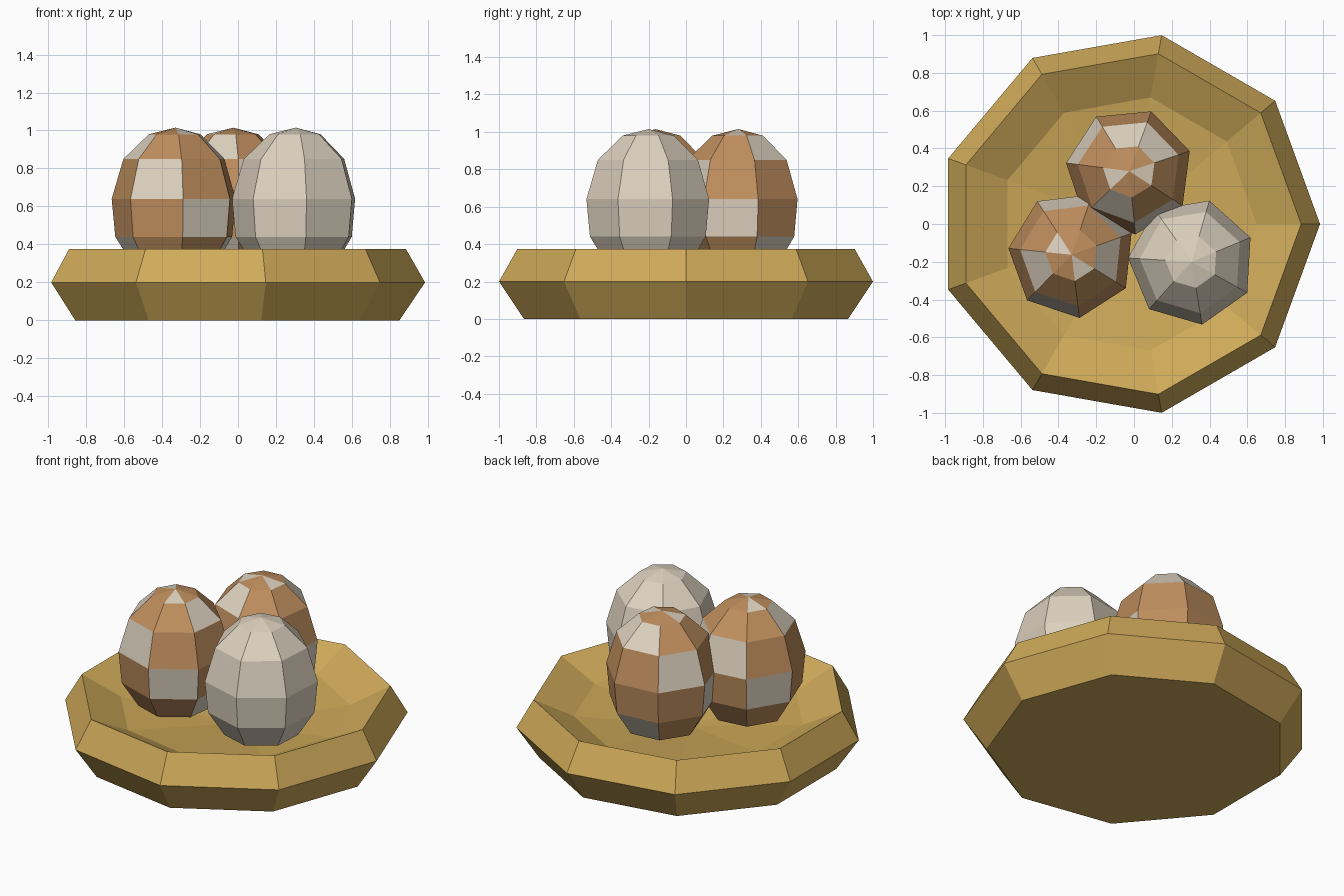
import bpy
import bmesh
import math

cube = bpy.data.objects.get("Cube")
if cube:
    bpy.data.objects.remove(cube, do_unlink=True)


def make_material(name, color):
    mat = bpy.data.materials.new(name)
    mat.use_nodes = True
    mat.diffuse_color = (*color, 1)
    mat.node_tree.nodes["Principled BSDF"].inputs["Base Color"].default_value = (*color, 1)
    return mat


straw = make_material("straw", (0.62, 0.40, 0.10))
shell = make_material("pale_shell", (0.72, 0.64, 0.52))
brown = make_material("brown_shell", (0.52, 0.27, 0.11))


def lathe(name, profile, sides, turn, center, materials, rule=None):
    """Faceted turned solid; profile runs from the top pole to the bottom pole."""
    bm = bmesh.new()
    rings = []
    for radius, z in profile:
        if radius == 0:
            rings.append([bm.verts.new((0, 0, z))] * sides)
            continue
        ring = []
        for k in range(sides):
            a = math.radians(turn) + math.tau * k / sides
            ring.append(bm.verts.new((radius * math.cos(a), radius * math.sin(a), z)))
        rings.append(ring)
    for row, (upper, lower) in enumerate(zip(rings, rings[1:])):
        for k in range(sides):
            n = (k + 1) % sides
            corners = dict.fromkeys((upper[k], lower[k], lower[n], upper[n]))
            face = bm.faces.new(list(corners))
            face.material_index = rule(row, k) if rule else 0
    bmesh.ops.recalc_face_normals(bm, faces=bm.faces)
    mesh = bpy.data.meshes.new(name)
    bm.to_mesh(mesh)
    bm.free()
    for mat in materials:
        mesh.materials.append(mat)
    obj = bpy.data.objects.new(name, mesh)
    obj.location = (*center, 0)
    bpy.context.collection.objects.link(obj)
    return obj


def speckle(phase):
    """Every third face down each column is pale, shifting one row per column."""
    return lambda row, k: 0 if (row - (k - 3) % 7) % 3 == phase else 1


# Nest: shallow nine-sided bowl with a bevelled rim
nest_profile = [(0, 0.17), (0.68, 0.26), (0.915, 0.375), (1.015, 0.2), (0.88, 0), (0, 0)]
lathe("nest", nest_profile, 9, 0, (-0.03, 0), [straw])

# Eggs: seven-sided, one plain and two speckled
egg_profile = [(0, 1.015), (0.14, 0.98), (0.275, 0.85), (0.337, 0.64),
               (0.318, 0.44), (0.22, 0.285), (0, 0.235)]
lathe("plain_egg", egg_profile, 7, -80.5, (0.305, -0.2), [shell])
lathe("speckled_egg_front", egg_profile, 7, -83, (-0.33, -0.163), [shell, brown], speckle(2))
lathe("speckled_egg_back", egg_profile, 7, -84.5, (-0.025, 0.28), [shell, brown], speckle(1))
